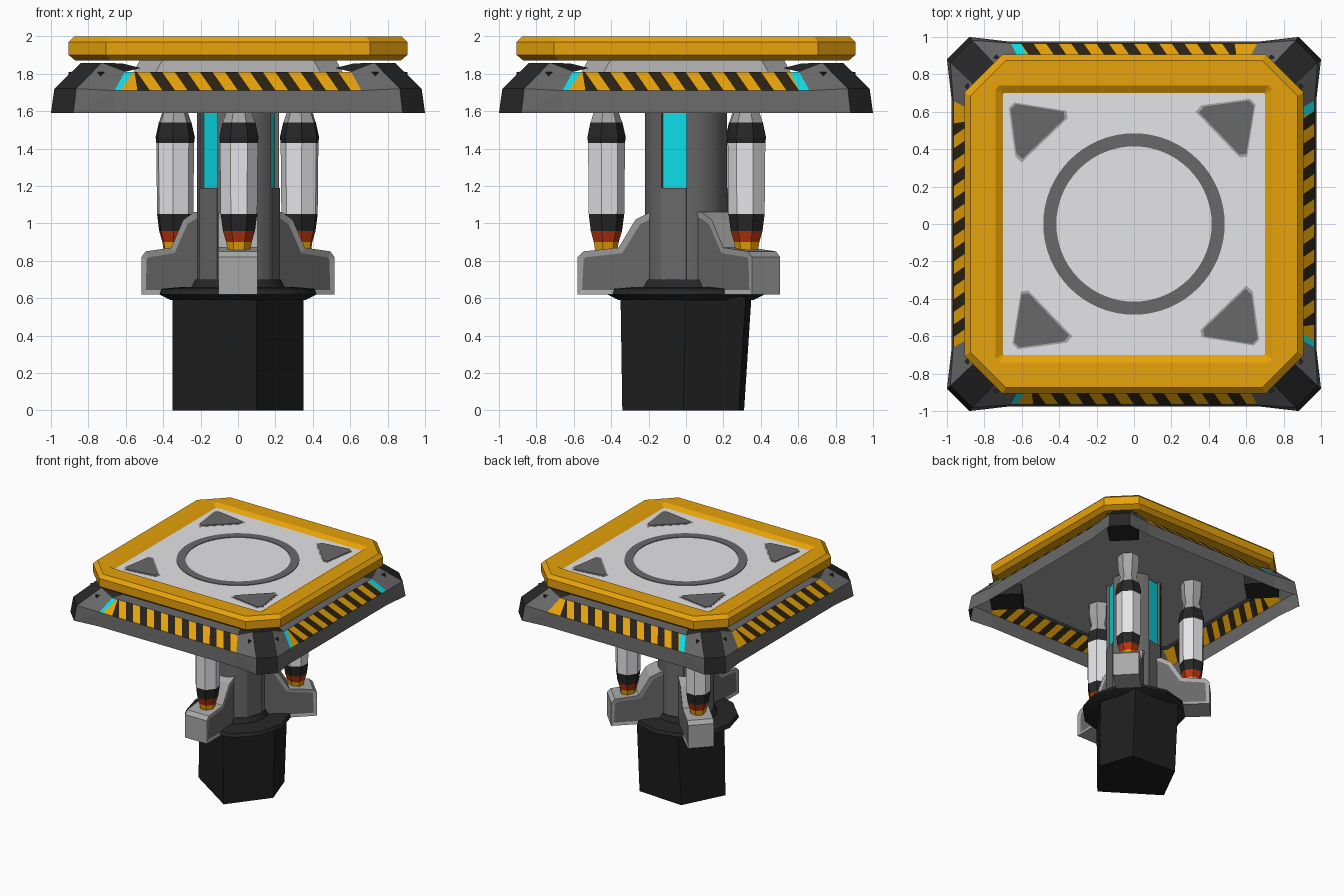
import bpy, bmesh
from math import pi, cos, sin, radians
from mathutils import Matrix, Vector

old = bpy.data.objects.get("Cube")
if old:
    bpy.data.objects.remove(old, do_unlink=True)


def material(name, r, g, b):
    m = bpy.data.materials.new(name)
    m.use_nodes = True
    m.diffuse_color = (r, g, b, 1)
    bsdf = next(n for n in m.node_tree.nodes if n.type == 'BSDF_PRINCIPLED')
    bsdf.inputs["Base Color"].default_value = (r, g, b, 1)
    bsdf.inputs["Roughness"].default_value = 0.7
    return m


YELLOW = material("safety yellow", .84, .38, .003)
WHITE = material("panel white", .82, .82, .84)
GREY = material("steel grey", .14, .14, .14)
LIGHT = material("light grey", .39, .39, .39)
BLACK = material("base black", .013, .013, .013)
DARK = material("rubber dark", .02, .02, .021)
STRIPE = material("stripe black", .024, .016, .006)
CYAN = material("cyan glow", .004, .78, .86)
RED = material("warning red", .48, .035, .005)


def finish(bm, name, mats, matrix=None, smooth=False, recalc=True):
    if recalc:
        bmesh.ops.recalc_face_normals(bm, faces=bm.faces)
    if matrix:
        bm.transform(matrix)
    me = bpy.data.meshes.new(name)
    bm.to_mesh(me)
    bm.free()
    for m in mats:
        me.materials.append(m)
    ob = bpy.data.objects.new(name, me)
    bpy.context.collection.objects.link(ob)
    if smooth:
        bpy.ops.object.select_all(action='DESELECT')
        ob.select_set(True)
        bpy.context.view_layer.objects.active = ob
        bpy.ops.object.shade_smooth_by_angle(angle=radians(35))
    return ob


def circle(n, r, z, turn=0.0):
    return [(r * cos(2 * pi * i / n + turn), r * sin(2 * pi * i / n + turn), z) for i in range(n)]


def octagon(h, c, z):
    k = h - c
    return [(h, -k, z), (h, k, z), (k, h, z), (-k, h, z),
            (-h, k, z), (-h, -k, z), (-k, -h, z), (k, -h, z)]


def loft(name, rings, mats, bands=None, matrix=None, smooth=False, top=0):
    """Skin a stack of rings; bands gives a material index per step."""
    bm = bmesh.new()
    vs = [[bm.verts.new(p) for p in ring] for ring in rings]
    n = len(rings[0])
    for s in range(len(vs) - 1):
        for i in range(n):
            j = (i + 1) % n
            f = bm.faces.new((vs[s][i], vs[s][j], vs[s + 1][j], vs[s + 1][i]))
            f.material_index = bands[s] if bands else 0
    bm.faces.new(vs[0][::-1]).material_index = bands[0] if bands else 0
    bm.faces.new(vs[-1]).material_index = top
    return finish(bm, name, mats, matrix, smooth)


def box(name, x, y, z, mat, matrix=None):
    """Box from three (low, high) ranges."""
    ring = [(x[0], y[0]), (x[1], y[0]), (x[1], y[1]), (x[0], y[1])]
    return loft(name, [[(a, b, h) for a, b in ring] for h in z], [mat], matrix=matrix)


def spin(degrees):
    return Matrix.Rotation(radians(degrees), 4, 'Z')


# Base block: irregular five-sided foot, leaning in at the back
foot = [(.1, -.35), (.35, 0), (.25, .32), (-.17, .35), (-.35, -.03)]
loft("base_block", [[(x, y * s - d, z) for x, y in foot] for s, d, z in ((.93, .015, 0), (1, 0, .61))], [BLACK])

# Collar and dark sleeve
loft("collar", [circle(12, r, z) for r, z in ((.36, .59), (.42, .62), (.41, .65), (.3, .66))],
     [DARK], smooth=True)
loft("column_sleeve", [circle(20, r, z) for r, z in ((.26, .64), (.228, .70))], [DARK], smooth=True)

# Column with three grooves, each holding a glowing strip above a plain panel
section = []
for a in (-18, 102, 222):
    section += [(spin(a) @ Vector((x, y, 0))).xy for x, y in ((.209, -.07), (.175, -.07), (.175, .07), (.209, .07))]
    section += [(.22 * cos(radians(a + t)), .22 * sin(radians(a + t))) for t in range(30, 100, 12)]
    box("glow_strip", (.17, .183), (-.07, .07), (1.19, 1.78), CYAN, spin(a))
    box("column_panel", (.17, .214), (-.07, .07), (.65, 1.19), GREY, spin(a))
loft("column", [[(x, y, z) for x, y in section] for z in (.64, 1.80)], [GREY], smooth=True)

# Brackets and pistons
profile = [(.1, .62), (.58, .62), (.58, .82), (.55, .85), (.36, .87), (.27, 1.02), (.19, 1.06), (.1, 1.06)]
piston = [(.06, .84), (.07, .9), (.088, .96), (.1, 1.05), (.104, 1.43),
          (.108, 1.46), (.09, 1.54), (.085, 1.55), (.068, 1.60), (.085, 1.67), (.09, 1.80)]
piston_bands = [0, 1, 2, 3, 2, 2, 4, 4, 4, 4]
for a, out in ((-90, 0), (44, .035), (136, .035)):
    bm = bmesh.new()
    w = .105
    sides = [[bm.verts.new((r + out, y, z)) for r, z in profile] for y in (-w, w)]
    caps = [bm.faces.new(s) for s in sides]
    for i in range(len(profile)):
        j = (i + 1) % len(profile)
        bm.faces.new((sides[0][i], sides[0][j], sides[1][j], sides[1][i]))
    bmesh.ops.recalc_face_normals(bm, faces=bm.faces)
    bmesh.ops.inset_individual(bm, faces=caps, thickness=.035, depth=-.006)
    for f in caps:
        f.material_index = 1
    finish(bm, "bracket", [LIGHT, GREY], spin(a), recalc=False)
    place = spin(a) @ Matrix.Translation((.43 + out, .005, 0))
    loft("piston", [circle(7, r, z, pi / 7) for r, z in piston], [YELLOW, RED, DARK, WHITE, LIGHT],
         piston_bands, place, top=4)

# Hollow skirt: four walls with a striped slope; flags mark cyan (start, end)
LOW, HIGH, COUNT = -.605, .605, 18
for side, (first, last) in enumerate(((1, 0), (1, 1), (0, 1), (0, 0))):
    bm = bmesh.new()

    def quad(bottom, upper, index, levels=((-.965, 1.71), (-.865, 1.81))):
        pts = [(u, *levels[0]) for u in bottom] + [(u, *levels[1]) for u in upper[::-1]]
        bm.faces.new([bm.verts.new(p) for p in pts]).material_index = index

    quad((-.68, .68), (-.68, .68), 0, ((-.975, 1.59), (-.965, 1.71)))
    quad((-.69, LOW - .025), (-.66, -.56), 3 if first else 1)
    quad((LOW - .025, LOW), (-.56, -.555), 1)
    quad((HIGH, .69), (.555, .66), 3 if last else 1)
    for i in range(COUNT):
        a, b = (LOW + (HIGH - LOW) * (i + k) / COUNT for k in (0, 1))
        ta, tb = (min(.545, max(-.555, u - .07)) for u in (a, b))
        quad((a, b), (ta, max(tb, ta + .002)), 2 if i % 2 else 1)
    quad((HIGH - .002, HIGH), (.535, .555), 1)
    finish(bm, "striped_skirt_wall", [GREY, YELLOW, STRIPE, CYAN], spin(90 * side), recalc=False)

# Corner guards: open shells, black on the chamfer and top, with a block beneath
half = [(.88, 1.0, 1.59), (.865, .982, 1.72), (.73, .84, 1.858), (.665, .975, 1.59),
        (.66, .967, 1.71), (.605, .867, 1.81), (.62, .74, 1.855), (.52, .68, 1.83)]
for k in range(4):
    bm = bmesh.new()
    for x, y, z in half:
        bm.verts.new((x, y, z))
        bm.verts.new((y, x, z))
    bmesh.ops.convex_hull(bm, input=bm.verts)
    bmesh.ops.recalc_face_normals(bm, faces=bm.faces)
    inner = [f for f in bm.faces if f.normal.z < -.3 or f.normal.x + f.normal.y < -.2]
    bmesh.ops.delete(bm, geom=inner, context='FACES')
    for f in bm.faces:
        n = f.normal
        f.material_index = int(n.z > .85 or (n.x > .3 and n.y > .3))
    finish(bm, "corner_guard", [GREY, DARK], spin(90 * k), recalc=False)
    box("corner_block", (.9, 1.16), (-.12, .12), (1.70, 1.81), DARK, spin(45 + 90 * k))

# Deck closing the skirt, with a lighter ceiling beneath
loft("skirt_deck", [octagon(.867, .25, z) for z in (1.80, 1.808)], [GREY])
loft("ceiling_plate", [octagon(.82, .25, z) for z in (1.79, 1.80)], [LIGHT])
loft("platform_neck", [octagon(h, .12, z) for h, z in ((.56, 1.808), (.52, 1.88))], [LIGHT])

# Platform: yellow rim with a recessed white panel
rings = [(.87, .19, 1.87), (.905, .2, 1.9), (.905, .2, 1.97), (.875, .19, 2.0),
         (.74, .02, 2.0), (.70, .005, 1.975)]
loft("platform", [octagon(*r) for r in rings], [YELLOW, WHITE], top=1)

# Painted ring on the panel
bm = bmesh.new()
n = 64
loops = [[bm.verts.new(p) for p in circle(n, r, z)] for r, z in
         ((.485, 1.974), (.485, 1.98), (.415, 1.98), (.415, 1.974))]
for s in range(3):
    for i in range(n):
        j = (i + 1) % n
        bm.faces.new((loops[s][i], loops[s][j], loops[s + 1][j], loops[s + 1][i]))
finish(bm, "painted_ring", [GREY], recalc=False)

# Painted corner triangles with a lighter border
triangle = [(.62, .67), (.36, .635), (.33, .60), (.565, .355), (.605, .36), (.65, .64)]
for k in range(4):
    for name, scale, z, mat in (("triangle_border", 1.0, 1.977, LIGHT), ("triangle", .92, 1.981, GREY)):
        pts = [(.55 + (x - .55) * scale, .55 + (y - .55) * scale) for x, y in triangle]
        loft(name, [[(x, y, h) for x, y in pts] for h in (1.974, z)], [mat], matrix=spin(90 * k))
